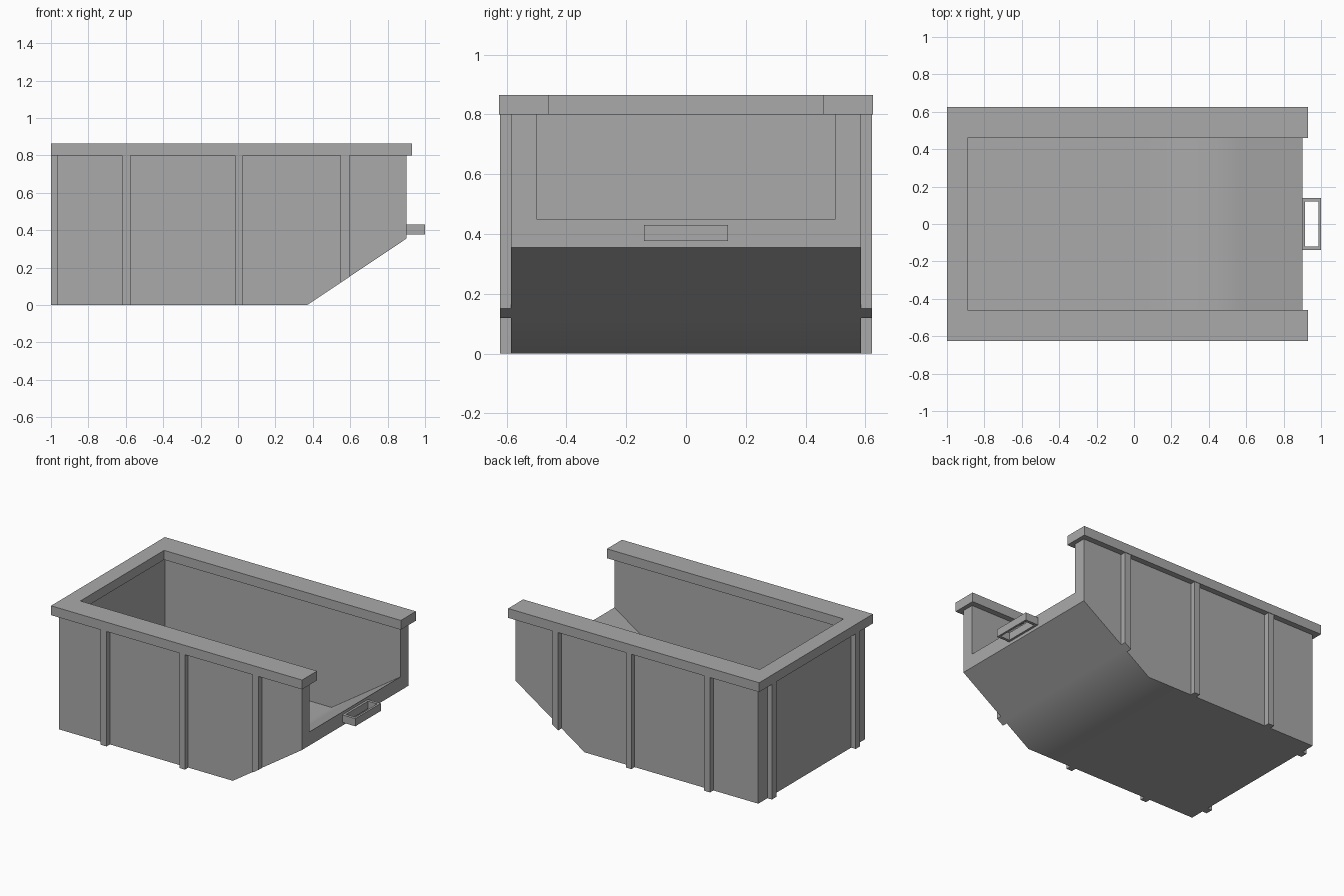
import bpy, bmesh, math
from mathutils import Vector

cube = bpy.data.objects.get("Cube")
if cube:
    bpy.data.objects.remove(cube, do_unlink=True)

grey = bpy.data.materials.new("steel_grey")
grey.use_nodes = True
colour = (0.4, 0.4, 0.4, 1)
grey.diffuse_color = colour
grey.node_tree.nodes["Principled BSDF"].inputs["Base Color"].default_value = colour


def extrude(name, points, axis, low, high):
    """Prism from a 2D outline: (x, z) along y, or (x, y) along z."""
    def place(p, d):
        return (p[0], d, p[1]) if axis == "y" else (p[0], p[1], d)
    bm = bmesh.new()
    face = bm.faces.new([bm.verts.new(place(p, low)) for p in points])
    new = bmesh.ops.extrude_face_region(bm, geom=[face])["geom"]
    shift = Vector(place((0, 0), high - low))
    bmesh.ops.translate(bm, vec=shift, verts=[g for g in new if isinstance(g, bmesh.types.BMVert)])
    bmesh.ops.recalc_face_normals(bm, faces=bm.faces)
    mesh = bpy.data.meshes.new(name)
    bm.to_mesh(mesh)
    bm.free()
    mesh.materials.append(grey)
    obj = bpy.data.objects.new(name, mesh)
    bpy.context.collection.objects.link(obj)
    return obj


def cut(obj, cutter):
    mod = obj.modifiers.new("cut", "BOOLEAN")
    mod.operation = "DIFFERENCE"
    mod.solver = "EXACT"
    mod.object = cutter
    bpy.context.view_layer.objects.active = obj
    bpy.ops.object.modifier_apply(modifier=mod.name)
    bpy.data.objects.remove(cutter, do_unlink=True)


BEND, END, TOP = 0.37, 0.9, 0.8
SLOPE = 0.355 / (END - BEND)
FLOOR = 0.095


def under(x):
    """Height of the underside at x."""
    return max(0, (x - BEND) * SLOPE)


# Tub: solid side profile, hollowed with an open pouring end
stations = [0.05, BEND, 0.57, END]
outer = [(-0.965, 0)] + [(x, under(x)) for x in stations] + [(END, TOP), (-0.965, TOP)]
inner = [(-0.91, FLOOR)] + [(x, under(x) + FLOOR) for x in stations]
inner += [(1.2, inner[-1][1]), (1.2, 1.2), (-0.91, 1.2)]
tub = extrude("tub", outer, "y", -0.585, 0.585)
cut(tub, extrude("hollow", inner, "y", -0.5, 0.5))
bpy.ops.object.select_all(action="DESELECT")
tub.select_set(True)
bpy.context.view_layer.objects.active = tub
bpy.ops.object.shade_smooth_by_angle(angle=math.radians(40))

# Rim: U-shaped band, open at the pouring end
half = [(-0.89, 0.46), (0.93, 0.46), (0.93, 0.625), (-1, 0.625)]
rim = half + [(x, -y) for x, y in reversed(half)]
extrude("top_rim", rim, "z", TOP, 0.865)

# Side ribs, trimmed to the sloped underside
for side, sign in (("left", 1), ("right", -1)):
    for i, (a, b) in enumerate(((-0.62, -0.575), (-0.015, 0.027), (0.547, 0.595))):
        outline = [(a, under(a)), (b, under(b)), (b, TOP), (a, TOP)]
        extrude(f"{side}_rib_{i + 1}", outline, "y", *sorted((sign * 0.585, sign * 0.622)))
    # Ribs on the closed end
    lo, hi = sorted((sign * 0.435, sign * 0.485))
    extrude(f"end_rib_{side}", [(-1, 0), (-0.965, 0), (-0.965, TOP), (-1, TOP)], "y", lo, hi)


def box(x0, x1, y):
    return [(x0, -y), (x1, -y), (x1, y), (x0, y)]


# Handle loop on the pouring end
handle = extrude("handle", box(END, 1, 0.14), "z", 0.377, 0.43)
cut(handle, extrude("handle_hole", box(0.915, 0.986, 0.12), "z", 0.3, 0.5))
